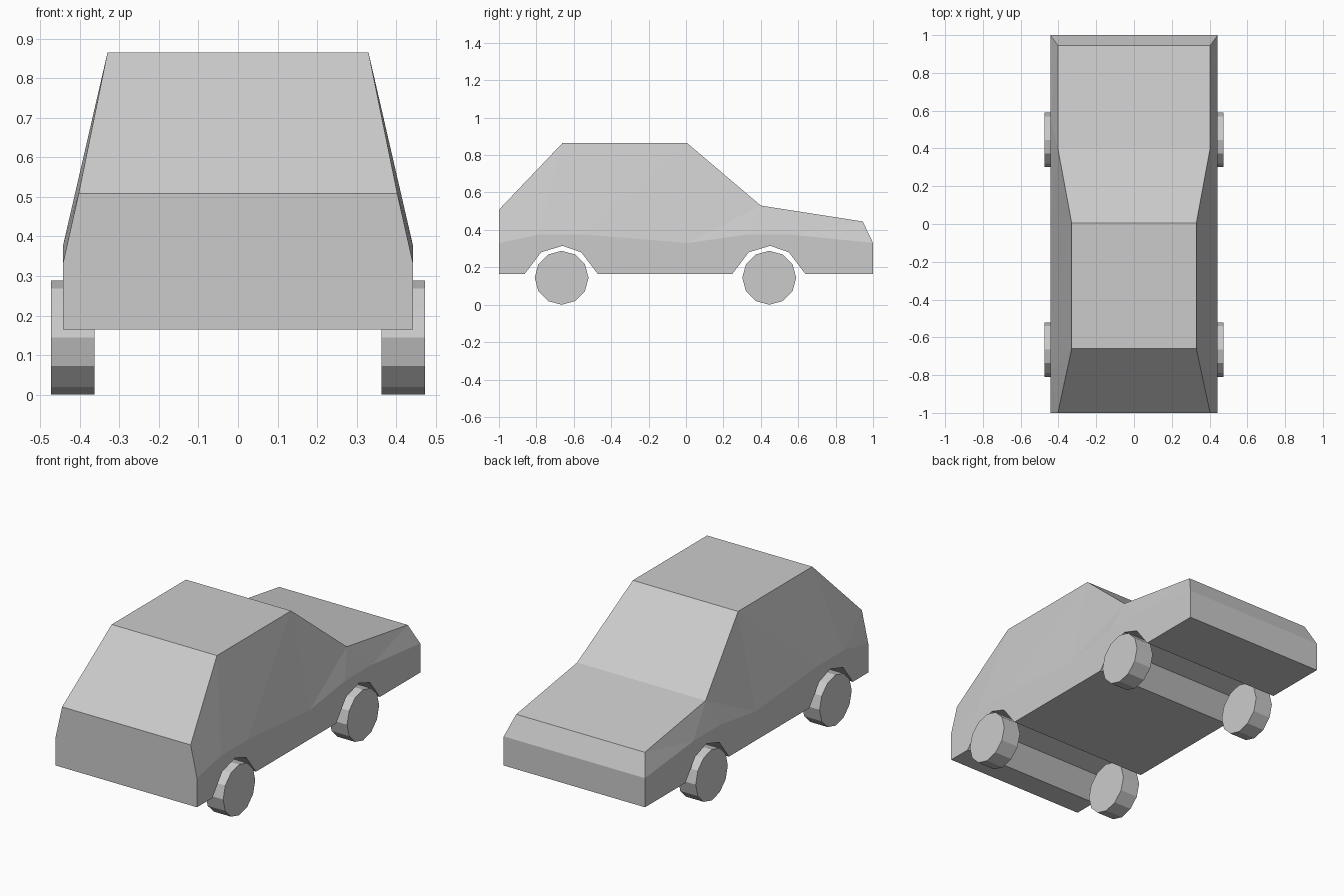
import bpy, bmesh, math

cube = bpy.data.objects.get("Cube")
if cube:
    bpy.data.objects.remove(cube, do_unlink=True)

# One plain grey for the whole car
grey = bpy.data.materials.new("plain_grey")
grey.use_nodes = True
colour = (0.6, 0.6, 0.6, 1)
grey.diffuse_color = colour
grey.node_tree.nodes["Principled BSDF"].inputs["Base Color"].default_value = colour

AXLES = (-0.665, 0.445)
HALF = 0.443          # half width below the belt line
SILL = 0.165

# Upper outline: half width, y, z
upper = [(0.403, -1, 0.508), (0.33, -0.66, 0.865), (0.33, 0.005, 0.865),
         (0.403, 0.4, 0.53), (0.403, 0.945, 0.445)]
# Belt line, raised over each wheel arch: y, z
belt = [(-1, 0.33), (-0.785, 0.375), (-0.545, 0.375), (0.01, 0.33),
        (0.325, 0.375), (0.565, 0.375), (1, 0.33)]
# Wheel arch relative to its axle: y, z
arch = [(-0.197, SILL), (-0.11, 0.28), (0.005, 0.315), (0.105, 0.28), (0.193, SILL)]
lower = [(-1, SILL)] + [(a + y, z) for a in AXLES for y, z in arch] + [(1, SILL)]

# Triangles joining upper points (u) to belt points (b)
joins = "u0b0b1 u0b1u1 u1b1b2 u1b2u2 u2b2b3 u2b3u3 u3b3b4 u3b4b5 u3b5u4 u4b5b6"


def build_body():
    bm = bmesh.new()
    loops = []
    for side in (-1, 1):
        rows = {
            "u": [bm.verts.new((side * x, y, z)) for x, y, z in upper],
            "b": [bm.verts.new((side * HALF, y, z)) for y, z in belt],
        }
        low = [bm.verts.new((side * HALF, y, z)) for y, z in lower]
        bm.faces.new(rows["b"] + low[::-1])
        for tri in joins.split():
            bm.faces.new([rows[tri[i]][int(tri[i + 1])] for i in (0, 2, 4)])
        loops.append([rows["b"][0]] + rows["u"] + [rows["b"][-1]] + low[::-1])
    # Panels across the car: ends, glass, roof, bonnet, floor and arches
    a, b = loops
    for i in range(len(a)):
        j = (i + 1) % len(a)
        bm.faces.new((a[i], a[j], b[j], b[i]))
    bmesh.ops.recalc_face_normals(bm, faces=bm.faces)
    mesh = bpy.data.meshes.new("car_body")
    bm.to_mesh(mesh)
    bm.free()
    mesh.materials.append(grey)
    bpy.context.collection.objects.link(bpy.data.objects.new("car_body", mesh))


def add_wheel(name, x, y):
    bpy.ops.mesh.primitive_cylinder_add(
        vertices=12, radius=0.144, depth=0.11,
        location=(x, y, 0.144), rotation=(0, math.pi / 2, 0))
    wheel = bpy.context.object
    wheel.name = name
    wheel.data.materials.append(grey)


build_body()
for end, y in zip(("front", "back"), AXLES):
    for side, x in (("right", -0.418), ("left", 0.418)):
        add_wheel(f"{end}_{side}_wheel", x, y)
